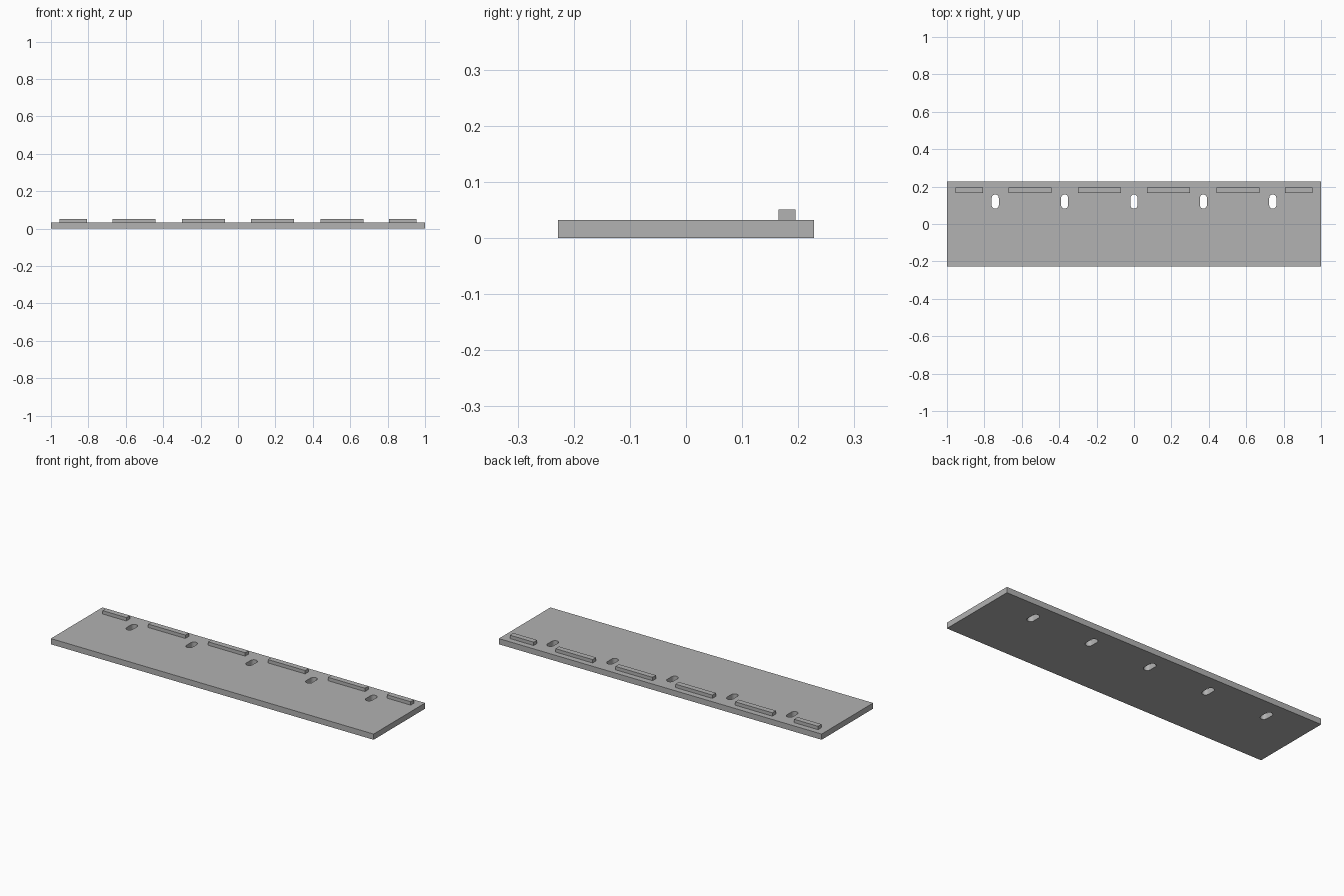
import bpy
import bmesh
import math

cube = bpy.data.objects.get("Cube")
if cube:
    bpy.data.objects.remove(cube, do_unlink=True)

DEPTH, THICK = 0.456, 0.032
PITCH = 0.371
RIB_Y, RIB_WIDTH, RIB_TOP = 0.18, 0.031, 0.051
SLOT_Y, SLOT_RADIUS, SLOT_HALF = 0.12, 0.019, 0.019

grey = bpy.data.materials.new("plain grey")
grey.use_nodes = True
colour = (0.445, 0.445, 0.445, 1)
grey.diffuse_color = colour
grey.node_tree.nodes["Principled BSDF"].inputs["Base Color"].default_value = colour


def make_object(name, bm):
    bmesh.ops.recalc_face_normals(bm, faces=bm.faces)
    mesh = bpy.data.meshes.new(name)
    bm.to_mesh(mesh)
    bm.free()
    mesh.materials.append(grey)
    obj = bpy.data.objects.new(name, mesh)
    bpy.context.collection.objects.link(obj)
    return obj


def box(name, x0, x1, y0, y1, z0, z1):
    bm = bmesh.new()
    bmesh.ops.create_cube(bm, size=1)
    for v in bm.verts:
        v.co.x = x1 if v.co.x > 0 else x0
        v.co.y = y1 if v.co.y > 0 else y0
        v.co.z = z1 if v.co.z > 0 else z0
    return make_object(name, bm)


def add_slot(bm, x, segments=12):
    # Stadium outline with two half circles, extruded upward
    verts = []
    for end in (0, 1):
        for i in range(segments + 1):
            a = math.pi * (end + i / segments)
            y = SLOT_Y + (SLOT_HALF if end == 0 else -SLOT_HALF)
            verts.append(bm.verts.new((x + SLOT_RADIUS * math.cos(a),
                                       y + SLOT_RADIUS * math.sin(a), -THICK)))
    face = bm.faces.new(verts)
    extruded = bmesh.ops.extrude_face_region(bm, geom=[face])["geom"]
    top = [g for g in extruded if isinstance(g, bmesh.types.BMVert)]
    bmesh.ops.translate(bm, verts=top, vec=(0, 0, 3 * THICK))


# Base plate
plate = box("base_plate", -1, 1, -DEPTH / 2, DEPTH / 2, 0, THICK)

# Five through slots cut along the back
bm = bmesh.new()
for i in range(-2, 3):
    add_slot(bm, i * PITCH)
cutter = make_object("slot_cutter", bm)
cut = plate.modifiers.new("slots", "BOOLEAN")
cut.operation = "DIFFERENCE"
cut.solver = "EXACT"
cut.object = cutter

# Apply the cut so that the helper can be removed
depsgraph = bpy.context.evaluated_depsgraph_get()
mesh = bpy.data.meshes.new_from_object(plate.evaluated_get(depsgraph))
plate.modifiers.clear()
plate.data = mesh
bpy.data.objects.remove(cutter, do_unlink=True)

# Smooth slot walls, sharp rims
bpy.ops.object.select_all(action="DESELECT")
plate.select_set(True)
bpy.context.view_layer.objects.active = plate
bpy.ops.object.shade_smooth_by_angle(angle=math.radians(30))

# Raised ribs between the slots, shorter at both ends
spans = [(PITCH / 2 - 0.115, PITCH / 2 + 0.115),
         (PITCH * 1.5 - 0.115, PITCH * 1.5 + 0.115),
         (0.807, 0.955)]
for side, sign in (("left", 1), ("right", -1)):
    for label, span in zip(("inner", "middle", "end"), spans):
        x0, x1 = sorted(sign * s for s in span)
        box(f"{label}_rib_{side}", x0, x1, RIB_Y - RIB_WIDTH / 2,
            RIB_Y + RIB_WIDTH / 2, THICK, RIB_TOP)
